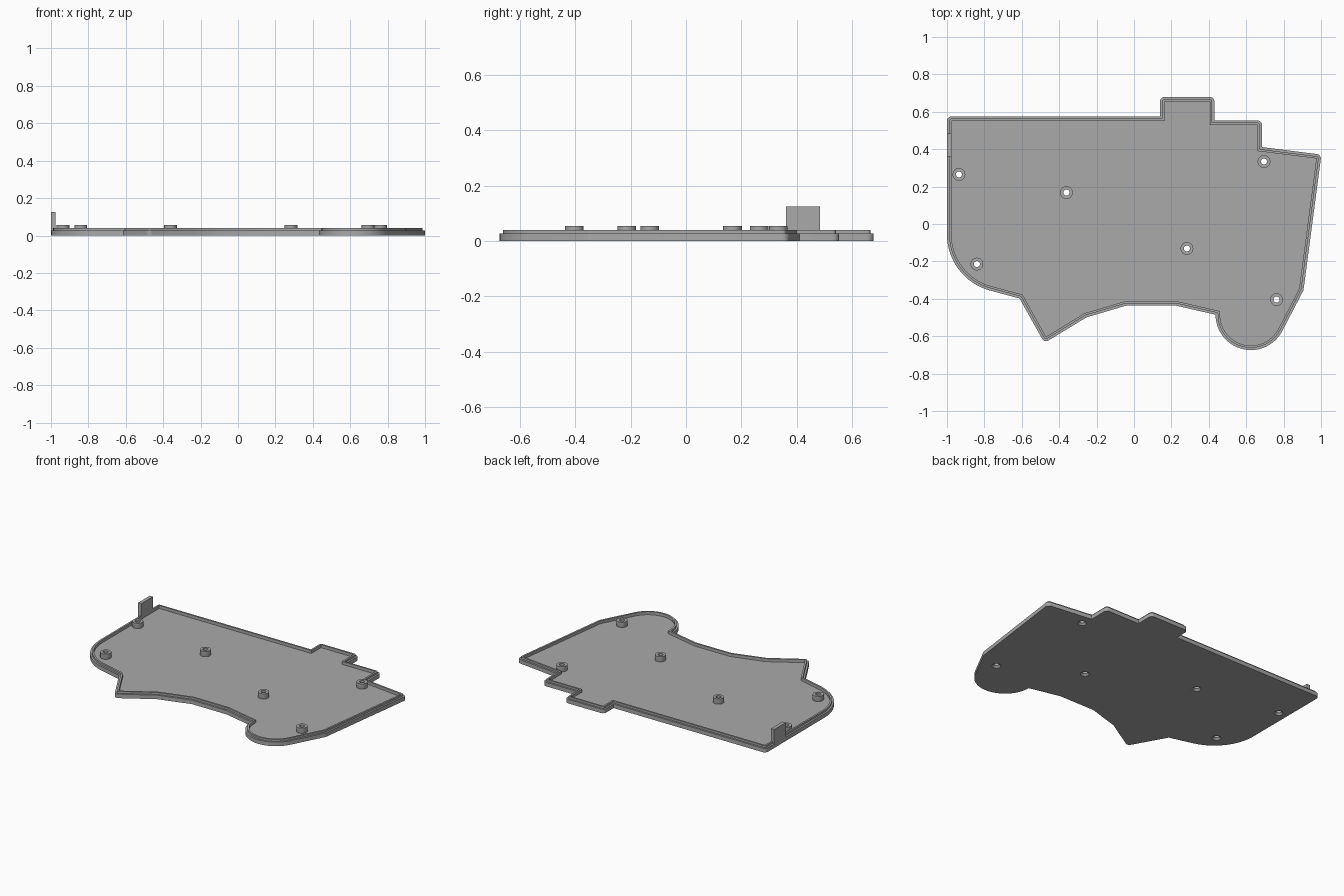
import bpy, bmesh, math
from mathutils import Vector

if "Cube" in bpy.data.objects:
    bpy.data.objects.remove(bpy.data.objects["Cube"])

FLOOR, STEP, RIM, POST = 0.02, 0.027, 0.04, 0.055
WALL = 0.024

grey = bpy.data.materials.new("plain grey")
grey.use_nodes = True
colour = (0.4, 0.4, 0.4, 1)
grey.diffuse_color = colour
grey.node_tree.nodes["Principled BSDF"].inputs["Base Color"].default_value = colour


def finish(name, bm, smooth=True):
    bmesh.ops.recalc_face_normals(bm, faces=bm.faces)
    mesh = bpy.data.meshes.new(name)
    bm.to_mesh(mesh)
    bm.free()
    mesh.materials.append(grey)
    obj = bpy.data.objects.new(name, mesh)
    bpy.context.collection.objects.link(obj)
    if smooth:
        bpy.ops.object.select_all(action='DESELECT')
        obj.select_set(True)
        bpy.context.view_layer.objects.active = obj
        bpy.ops.object.shade_smooth_by_angle(angle=math.radians(25))
    return obj


def arc(cx, cy, r, start, end, steps):
    angles = [math.radians(start + (end - start) * i / steps) for i in range(steps + 1)]
    return [(cx + r * math.cos(a), cy + r * math.sin(a)) for a in angles]


def offset(path, d, rounded):
    """Offset a counter-clockwise outline; outward corners may be rounded."""
    pts = [Vector(p) for p in path]
    out = []
    for i, p in enumerate(pts):
        e1 = (p - pts[i - 1]).normalized()
        e2 = (pts[(i + 1) % len(pts)] - p).normalized()
        n1, n2 = Vector((e1.y, -e1.x)), Vector((e2.y, -e2.x))
        turn = math.atan2(e1.x * e2.y - e1.y * e2.x, e1.dot(e2))
        if rounded and turn > 0.3:
            a = math.atan2(n1.y, n1.x)
            for k in range(7):
                t = a + turn * k / 6
                out.append(p + d * Vector((math.cos(t), math.sin(t))))
        else:
            out.append(p + d * (n1 + n2) / (1 + n1.dot(n2)))
    return out


def add_loop(bm, pts, z):
    return [bm.verts.new((p[0], p[1], z)) for p in pts]


def skin(bm, a, b):
    n = len(a)
    for i in range(n):
        j = (i + 1) % n
        bm.faces.new((a[i], a[j], b[j], b[i]))


# Outline of the plate, counter-clockwise from the back corner
outline = [(-1, 0.575)]
outline += arc(-0.69, -0.056, 0.31, 180, 255, 16)
outline += [(-0.612, -0.398), (-0.479, -0.636), (-0.254, -0.499),
            (-0.04, -0.436), (0.222, -0.436)]
outline += arc(0.625, -0.485, 0.189, 180, 333, 28)
outline += [(0.906, -0.355), (1.002, 0.371), (0.684, 0.411), (0.684, 0.554),
            (0.43, 0.554), (0.43, 0.679), (0.139, 0.679), (0.139, 0.575)]
inner = offset(outline, -WALL, False)

posts = [(-0.936, 0.265), (-0.361, 0.168), (0.695, 0.334),
         (0.283, -0.131), (-0.84, -0.214), (0.762, -0.404)]
SIDES = 32
POST_R, BORE_R, SINK_R = 0.034, 0.016, 0.028

# Base plate: stepped wall with a thin raised rim around a sunken floor
bm = bmesh.new()
section = [(WALL, 0), (WALL, STEP), (WALL / 2, STEP), (WALL / 2, RIM), (0, RIM), (0, FLOOR)]
loops = [add_loop(bm, offset(inner, d, True), z) for d, z in section]
for a, b in zip(loops, loops[1:]):
    skin(bm, a, b)
bmesh.ops.remove_doubles(bm, verts=bm.verts, dist=1e-5)

# Underside and floor, each with round openings for the posts
for z, r in ((0, SINK_R), (FLOOR, POST_R)):
    edges = [e for e in bm.edges if e.is_boundary
             and all(abs(v.co.z - z) < 1e-4 for v in e.verts)]
    for x, y in posts:
        ring = add_loop(bm, arc(x, y, r, 0, 360, SIDES)[:-1], z)
        edges += [bm.edges.new((ring[i - 1], ring[i])) for i in range(SIDES)]
    bmesh.ops.triangle_fill(bm, use_beauty=True, use_dissolve=False, edges=edges)
finish("base_plate", bm)

# Screw posts with a through bore and a countersink underneath
profile = [(SINK_R, 0), (BORE_R, 0.012), (BORE_R, POST), (POST_R, POST), (POST_R, FLOOR)]
for n, (x, y) in enumerate(posts, 1):
    bm = bmesh.new()
    rings = [add_loop(bm, arc(x, y, r, 0, 360, SIDES)[:-1], z) for r, z in profile]
    for i, ring in enumerate(rings):
        skin(bm, rings[i - 1], ring)
    finish(f"screw_post_{n}", bm)

# Upright tab on the edge of the plate
bm = bmesh.new()
bmesh.ops.create_cube(bm, size=1)
bmesh.ops.scale(bm, vec=(0.024, 0.124, 0.125 - STEP), verts=bm.verts)
bmesh.ops.translate(bm, vec=(-0.988, 0.423, (0.125 + STEP) / 2), verts=bm.verts)
finish("edge_tab", bm, smooth=False)
